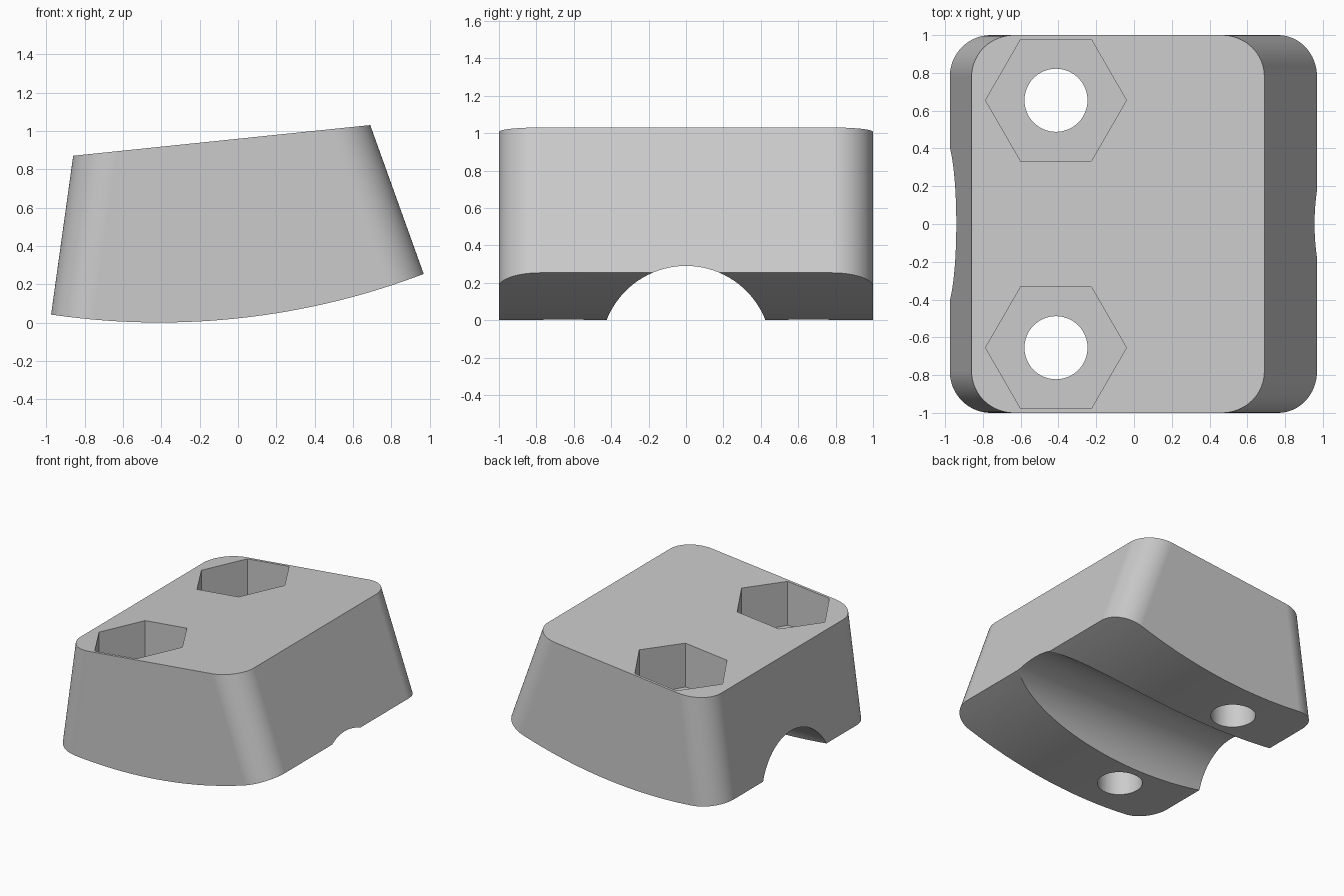
import bpy, bmesh
from math import sin, cos, tau, radians
from mathutils import Vector

cube = bpy.data.objects.get("Cube")
if cube:
    bpy.data.objects.remove(cube, do_unlink=True)

grey = bpy.data.materials.new("plain_grey")
grey.use_nodes = True
grey.diffuse_color = (0.6, 0.6, 0.6, 1)
grey.node_tree.nodes["Principled BSDF"].inputs["Base Color"].default_value = (0.6, 0.6, 0.6, 1)


def circle(u, v, radius, sides):
    return [(u + radius * cos(tau * i / sides), v + radius * sin(tau * i / sides))
            for i in range(sides)]


def prism(name, outline, axis, low, high, round_ends=0):
    """Extrude an outline along an axis; optionally round the edges of its end faces."""
    place = {"x": lambda u, v, w: (w, u, v),
             "y": lambda u, v, w: (u, w, v),
             "z": lambda u, v, w: (u, v, w)}[axis]
    bm = bmesh.new()
    base = bm.faces.new([bm.verts.new(place(u, v, low)) for u, v in outline])
    extruded = bmesh.ops.extrude_face_region(bm, geom=[base], use_keep_orig=True)["geom"]
    shift = Vector(place(0, 0, high - low))
    bmesh.ops.translate(bm, vec=shift, verts=[g for g in extruded if isinstance(g, bmesh.types.BMVert)])
    bmesh.ops.recalc_face_normals(bm, faces=bm.faces)
    if round_ends:
        # Upright edges: those climbing most of the height within one end face
        upright = [e for e in bm.edges
                   if abs(e.verts[0].co.z - e.verts[1].co.z) > 0.5]
        bmesh.ops.bevel(bm, geom=upright, offset=round_ends, segments=16,
                        profile=0.5, affect="EDGES", clamp_overlap=False)
    mesh = bpy.data.meshes.new(name)
    bm.to_mesh(mesh)
    bm.free()
    obj = bpy.data.objects.new(name, mesh)
    bpy.context.collection.objects.link(obj)
    mesh.materials.append(grey)
    return obj


def combine(target, cutter, operation):
    mod = target.modifiers.new(cutter.name, "BOOLEAN")
    mod.operation, mod.solver, mod.object = operation, "EXACT", cutter
    bpy.context.view_layer.objects.active = target
    bpy.ops.object.modifier_apply(modifier=mod.name)
    bpy.data.objects.remove(cutter, do_unlink=True)


# Wedge-shaped block with sloping ends and rounded upright corners
block = prism("clamp_block", [(-0.995, -0.1), (1.096, -0.1), (0.69, 1.03), (-0.86, 0.87)],
              "y", -1, 1, round_ends=0.22)

# Gently curved underside
combine(block, prism("underside_curve", circle(-0.41, 3.88, 3.88, 360), "y", -2, 2), "INTERSECT")

# Round channel running lengthwise underneath
combine(block, prism("pipe_channel", circle(0, -0.166, 0.456, 96), "x", -2, 2), "DIFFERENCE")

# Bolt holes with hexagonal nut pockets
for y in (-0.655, 0.655):
    combine(block, prism("bolt_hole", circle(-0.413, y, 0.167, 64), "z", -1, 2), "DIFFERENCE")
    combine(block, prism("nut_pocket", circle(-0.413, y, 0.373, 6), "z", 0.58, 2), "DIFFERENCE")

# Smooth curves, crisp edges
bpy.ops.object.select_all(action="DESELECT")
block.select_set(True)
bpy.context.view_layer.objects.active = block
bpy.ops.object.shade_smooth_by_angle(angle=radians(25))
normals = block.modifiers.new("even_shading", "WEIGHTED_NORMAL")
normals.keep_sharp = True
